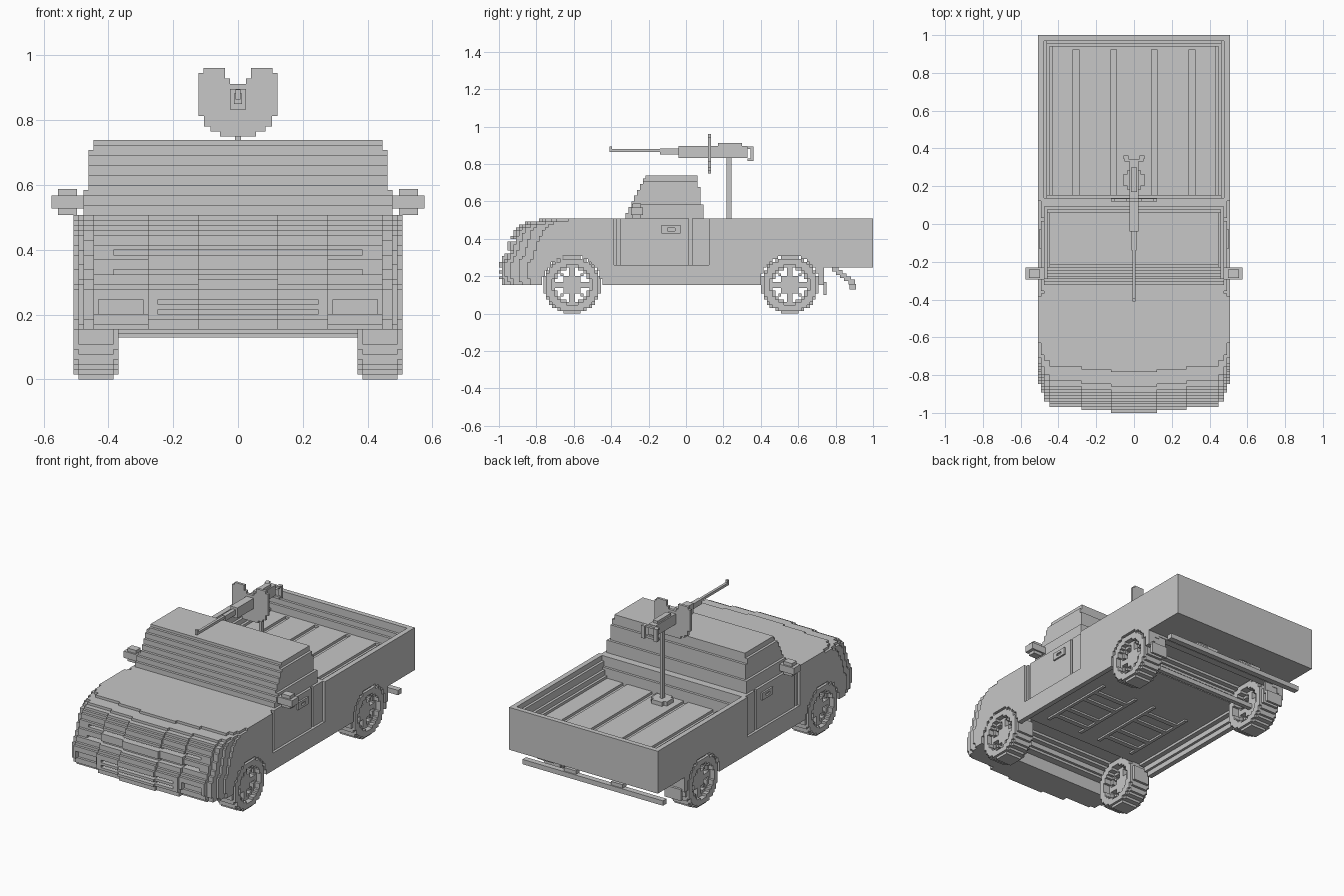
import bpy, bmesh, math
from mathutils import Vector

V = 1 / 65  # block size

if "Cube" in bpy.data.objects:
    bpy.data.objects.remove(bpy.data.objects["Cube"])

grey = bpy.data.materials.new("plain grey")
grey.use_nodes = True
grey.diffuse_color = (0.57, 0.57, 0.57, 1)
grey.node_tree.nodes["Principled BSDF"].inputs["Base Color"].default_value = grey.diffuse_color


def finish(name, bm, mirror=False):
    mesh = bpy.data.meshes.new(name)
    bm.to_mesh(mesh)
    bm.free()
    mesh.materials.append(grey)
    ob = bpy.data.objects.new(name, mesh)
    bpy.context.collection.objects.link(ob)
    if mirror:
        mod = ob.modifiers.new("mirror", "MIRROR")
        mod.use_mirror_merge = False
    return ob


def boxes(name, spans, mirror=False):
    """Boxes given as x0, x1, y0, y1, z0, z1."""
    bm = bmesh.new()
    for x0, x1, y0, y1, z0, z1 in spans:
        for v in bmesh.ops.create_cube(bm, size=1)["verts"]:
            v.co = ((x0 + x1) / 2 + v.co.x * (x1 - x0),
                    (y0 + y1) / 2 + v.co.y * (y1 - y0),
                    (z0 + z1) / 2 + v.co.z * (z1 - z0))
    return finish(name, bm, mirror)


def blocks(name, solid, lo, hi):
    """Stepped skin around the grid cells for which solid(x, y, z) holds, mirrored in x."""
    cells = {(i, j, k)
             for i in range(lo[0], hi[0]) for j in range(lo[1], hi[1]) for k in range(lo[2], hi[2])
             if solid((i + .5) * V, (j + .5) * V, (k + .5) * V)}
    bm, verts = bmesh.new(), {}

    def vert(p):
        if p not in verts:
            verts[p] = bm.verts.new(Vector(p) * V)
        return verts[p]

    for c in cells:
        for a in range(3):
            for side in (0, 1):
                n = list(c)
                n[a] += 2 * side - 1
                if tuple(n) in cells or (a == 0 and n[0] < 0):
                    continue
                loop = []
                for du, dv in ((0, 0), (1, 0), (1, 1), (0, 1)):
                    p = list(c)
                    p[a] += side
                    p[(a + 1) % 3] += du
                    p[(a + 2) % 3] += dv
                    loop.append(vert(tuple(p)))
                bm.faces.new(loop if side else loop[::-1])
    bmesh.ops.dissolve_limit(bm, angle_limit=.01, verts=bm.verts[:], edges=bm.edges[:],
                             use_dissolve_boundaries=False, delimit={"NORMAL"})
    return finish(name, bm, True)


# Body shape rules
AXLES = (-.609, .555)
NOSE = ((.16, -.98), (.2, -1), (.27, -1), (.31, -.97), (.4, -.94), (.45, -.92), (.48, -.88), (.51, -.74))
PLAN = ((.12, 0), (.27, .016), (.45, .035), (.47, .06), (.49, .1), (.52, .155))


def nose_y(x, z):
    for (za, ya), (zb, yb) in zip(NOSE, NOSE[1:]):
        if z <= zb:
            break
    y = ya + (yb - ya) * (z - za) / (zb - za)
    return y + next((off for w, off in PLAN if x <= w), .16)


def front_slot(x, z):
    grille = x < .385 and (.325 < z < .345 or .385 < z < .405)
    bumper = x < .25 and (.2 < z < .22 or .235 < z < .25)
    fog = .3 < x < .43 and .2 < z < .25
    return grille or bumper or fog


def underside(x):
    return .16 if x > .475 else .185 if x > .455 else .21 if x > .425 else .235


def body(x, y, z):
    if z > .508:  # cab with sloping screens
        h = z - .5
        return -.335 + .5 * h < y < .1 - .17 * h and x < .479 - .12 * h
    # wheel arches
    a = min(AXLES, key=lambda c: abs(y - c))
    r = math.hypot(y - a, z - .15)
    if r < .16 or (z < .15 and abs(y - a) < .165):
        return False
    flare = r < .2
    # lower edge along the length
    if y > .74:
        if z < .25:
            return False
    elif y > -.79 and z < underside(x):
        return False
    # side width
    if flare or y > .125:
        w = .512
    elif y > -.39:
        w = .5 if z < .26 else .492
    else:
        w = .512 if z < .46 else .5
    if z > .49:
        w = min(w, .5)
    if x > w:
        return False
    # door seams
    if x > .475 and z > .26 and not flare and (abs(y + .367) < .008 or abs(y - .023) < .008):
        return False
    # cargo bed with stepped walls and a slatted floor
    if z > .39:
        s = .4 * (z - .39)
        if x < .435 + s and .155 - .4 * s < y < .93 + s:
            return False
    elif z > .375 and .155 < y < .93 and (abs(x - .105) < .012 or abs(x - .305) < .012):
        return False
    return y > nose_y(x, z) + (2 * V if front_slot(x, z) else 0)


blocks("truck_body", body, (0, -65, 10), (34, 65, 48))


# Wheels with pierced spokes
def wheel(x, y, z):
    r = math.hypot(y, z)
    if r > (.144 if x < .385 or x > .495 else .155):
        return False
    if r > .107:
        return True
    if x < .42 or x > .47:
        return False
    return r < .05 or r > .092 or abs(y) < .016 or abs(z) < .016 or abs(abs(y) - abs(z)) < .01


for label, y in zip(("front", "rear"), AXLES):
    blocks(label + "_wheels", wheel, (24, -11, -11), (33, 11, 11)).location = (0, y, .154)
boxes("rear_axle", [(-.43, .43, AXLES[1] - .014, AXLES[1] + .014, .14, .168)])

# Underside fittings
boxes("underbody_ribs", [(.06, .08, -.4, .1, .22, .235), (.3, .32, -.4, .1, .22, .235)] +
      [(.08, .3, y, y + .03, .22, .235) for y in (-.35, -.25, -.1, 0)], True)

# Rear bumper bar, brackets and mud flaps
boxes("rear_bar", [(-.48, .48, .875, .91, .13, .16)])
boxes("bar_brackets", [(.12, .2, .78 + i * .022, .815 + i * .022, .225 - i * .017, .25 - i * .017)
                       for i in range(5)], True)
boxes("mud_flaps", [(.38, .49, .72, .735, .16, .25), (.38, .49, .735, .75, .1, .17)], True)

# Mirrors and door handles
boxes("mirrors", [(.497, .556, -.285, -.24, .508, .588), (.47, .575, -.295, -.23, .527, .568)], True)
boxes("door_handles", [(.488, .503, -.13, -.03, z, z + .015) for z in (.428, .458)] +
      [(.488, .503, y, y + .03, .428, .473) for y in (-.13, -.06)], True)

# Gun post and base
boxes("post", [(-.009, .009, .216, .243, .39, .84)])
boxes("post_base", [(-.055, .055, .2, .265, .385, .41), (-.035, .035, .18, .285, .385, .41)])

# Gun
boxes("gun", [(-.024, .024, -.04, .33, .832, .896),
              (-.016, .016, .17, .3, .896, .912),
              (-.012, .012, -.14, -.04, .85, .882),
              (-.008, .008, -.41, -.14, .864, .88),
              (-.008, .008, -.41, -.395, .88, .895)])
boxes("gun_grips", [(0, .05, .33, .345, .815, .83), (0, .05, .33, .345, .88, .893),
                    (.03, .055, .345, .362, .815, .893)], True)

# Shield: stacked rows with a sight notch at the top
SHIELD = ((.75, .055, 0), (.765, .085, 0), (.78, .105, 0), (.812, .122, 0),
          (.912, .122, .025), (.928, .122, .04), (.945, .106, .04), (.96, 0, 0))
boxes("gun_shield", [(inner, outer, .118, .134, z, above[0])
                     for (z, outer, inner), above in zip(SHIELD, SHIELD[1:])], True)
